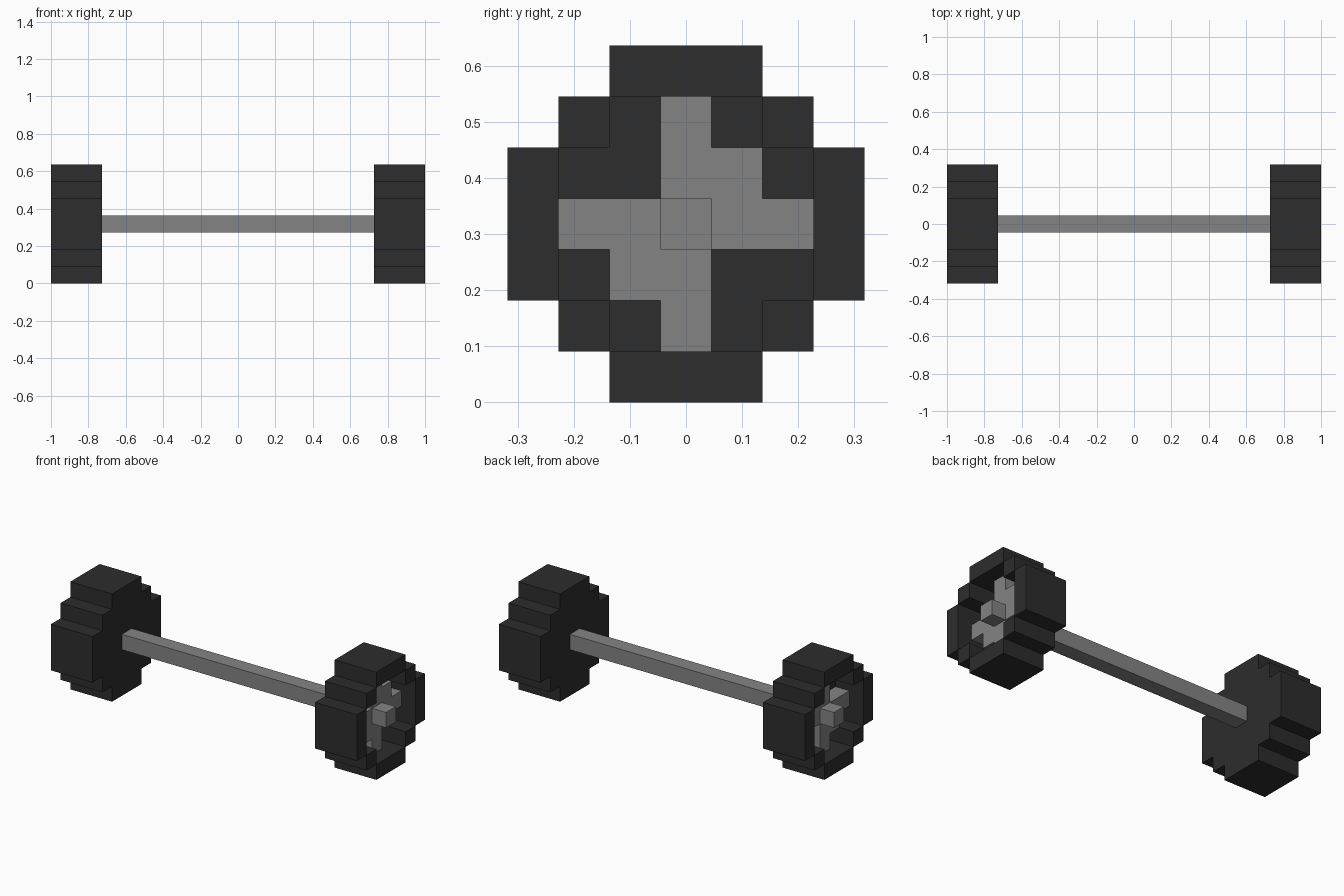
import bpy, bmesh, math

if "Cube" in bpy.data.objects:
    bpy.data.objects.remove(bpy.data.objects["Cube"])

U = 1 / 11  # one block


def material(name, v):
    m = bpy.data.materials.new(name)
    m.diffuse_color = (v, v, v, 1)
    m.use_nodes = True
    m.node_tree.nodes["Principled BSDF"].inputs["Base Color"].default_value = m.diffuse_color
    return m


DARK = material("dark rubber", 0.026)
GREY = material("grey metal", 0.231)


def block_part(name, cells, mat, mirrored=True):
    """Outer skin of a set of (x, y, z) blocks, y centred, with flat areas merged."""
    bm = bmesh.new()
    for c in cells:
        for axis in range(3):
            for side in (0, 1):
                n = list(c)
                n[axis] += 2 * side - 1
                if tuple(n) in cells:
                    continue
                a, b = (axis + 1) % 3, (axis + 2) % 3
                corners = []
                for da, db in ((0, 0), (1, 0), (1, 1), (0, 1)):
                    p = list(c)
                    p[axis] += side
                    p[a] += da
                    p[b] += db
                    corners.append(bm.verts.new((p[0] * U, (p[1] - 0.5) * U, p[2] * U)))
                bm.faces.new(corners if side else corners[::-1])
    bmesh.ops.remove_doubles(bm, verts=bm.verts, dist=1e-4)
    bmesh.ops.dissolve_limit(bm, angle_limit=math.radians(1), verts=bm.verts, edges=bm.edges)
    me = bpy.data.meshes.new(name)
    bm.to_mesh(me)
    bm.free()
    me.materials.append(mat)
    ob = bpy.data.objects.new(name, me)
    bpy.context.collection.objects.link(ob)
    if mirrored:
        mod = ob.modifiers.new("mirror", 'MIRROR')
        mod.use_mirror_merge = False
    return ob


def disc(half_widths):
    """Rows of blocks from bottom to top as (y, z)."""
    return {(y, z) for z, h in half_widths.items() for y in range(-h, h + 1)}


outer = disc({0: 1, 1: 2, 2: 3, 3: 3, 4: 3, 5: 2, 6: 1})
recess = disc({1: 1, 2: 2, 3: 2, 4: 2, 5: 1})

# Weight plates: a back disc with a raised rim
plate = {(8, y, z) for y, z in outer}
plate |= {(x, y, z) for x in (9, 10) for y, z in outer - recess}
block_part("weight_plates", plate, DARK)

# Hub spokes inside the recess, with the bar end poking out
spokes = {(0, k) for k in range(1, 6)} | {(k, 3) for k in range(-2, 3)} | {(1, 4), (-1, 2)}
hub = {(9, y, z) for y, z in spokes} | {(10, 0, 3)}
block_part("hub_spokes", hub, GREY)

# Handle bar
block_part("bar", {(x, 0, 3) for x in range(-8, 8)}, GREY, mirrored=False)
